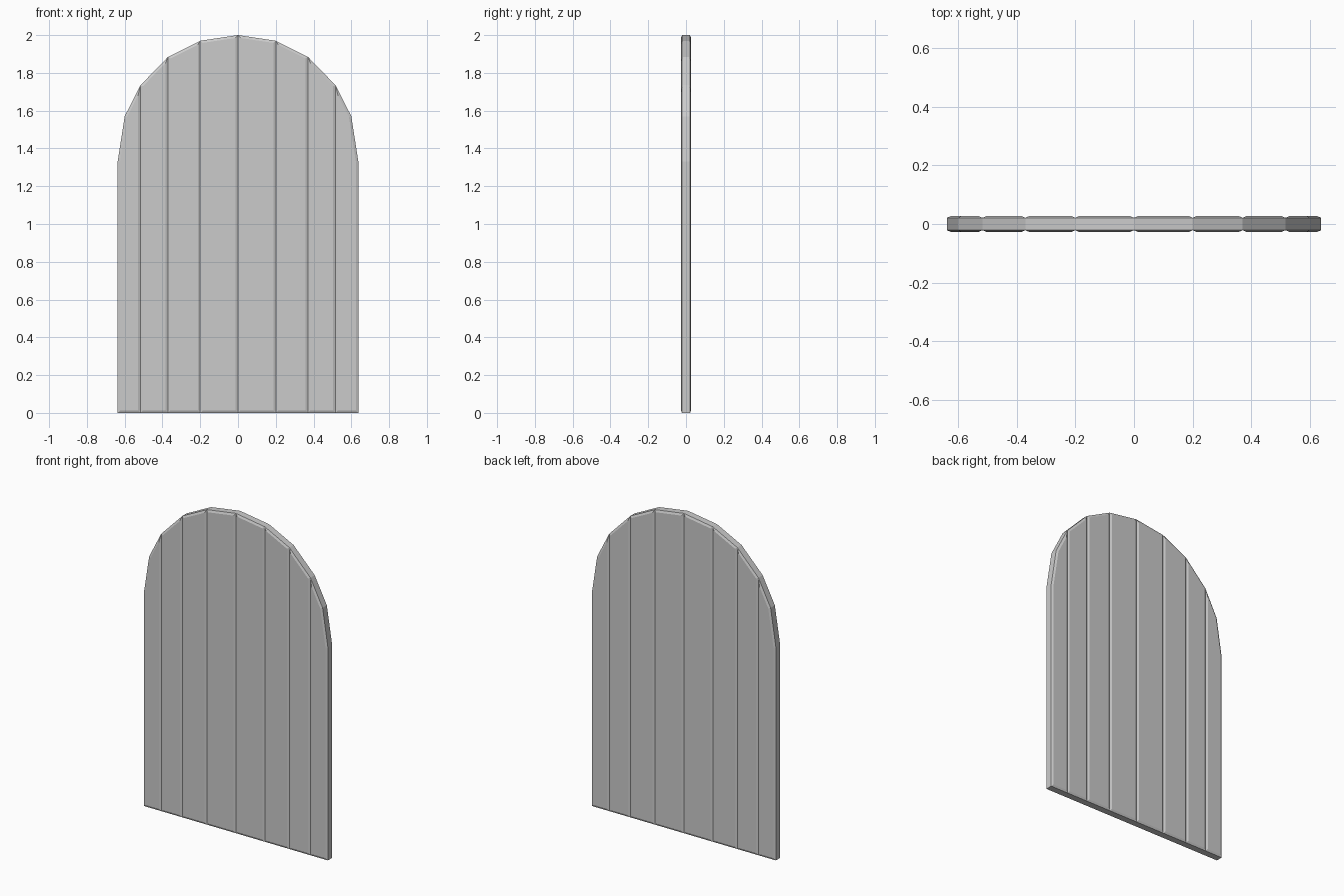
import bpy, bmesh

if "Cube" in bpy.data.objects:
    bpy.data.objects.remove(bpy.data.objects["Cube"])

RIM = 0.021      # half thickness at the plank edges
RAISE = 0.006    # chamfer depth
CHAMFER = 0.013  # chamfer width

# Arched top outline for each plank of the right half, inner to outer (x, z)
TOPS = [
    [(0.0, 2.0), (0.2, 1.97)],
    [(0.2, 1.97), (0.37, 1.885)],
    [(0.37, 1.885), (0.516, 1.735)],
    [(0.516, 1.735), (0.6, 1.57), (0.637, 1.33)],
]


def make_plank(name, top, side):
    """Prism with chamfered rims on the front and back faces."""
    outline = [(top[0][0], 0.0)] + top + [(top[-1][0], 0.0)]
    bm = bmesh.new()
    front = [bm.verts.new((side * x, -RIM, z)) for x, z in outline]
    back = [bm.verts.new((side * x, RIM, z)) for x, z in outline]
    n = len(outline)
    caps = [bm.faces.new(front), bm.faces.new(back[::-1])]
    for i in range(n):
        j = (i + 1) % n
        bm.faces.new((front[j], front[i], back[i], back[j]))
    bmesh.ops.recalc_face_normals(bm, faces=bm.faces[:])
    bmesh.ops.inset_individual(bm, faces=caps, thickness=CHAMFER,
                               depth=RAISE, use_even_offset=True)
    mesh = bpy.data.meshes.new(name)
    bm.to_mesh(mesh)
    bm.free()
    bpy.context.collection.objects.link(bpy.data.objects.new(name, mesh))


# Planks mirrored about the centre line
for side, label in ((1, "right"), (-1, "left")):
    for i, top in enumerate(TOPS):
        make_plank(f"door_plank_{label}_{i + 1}", top, side)
